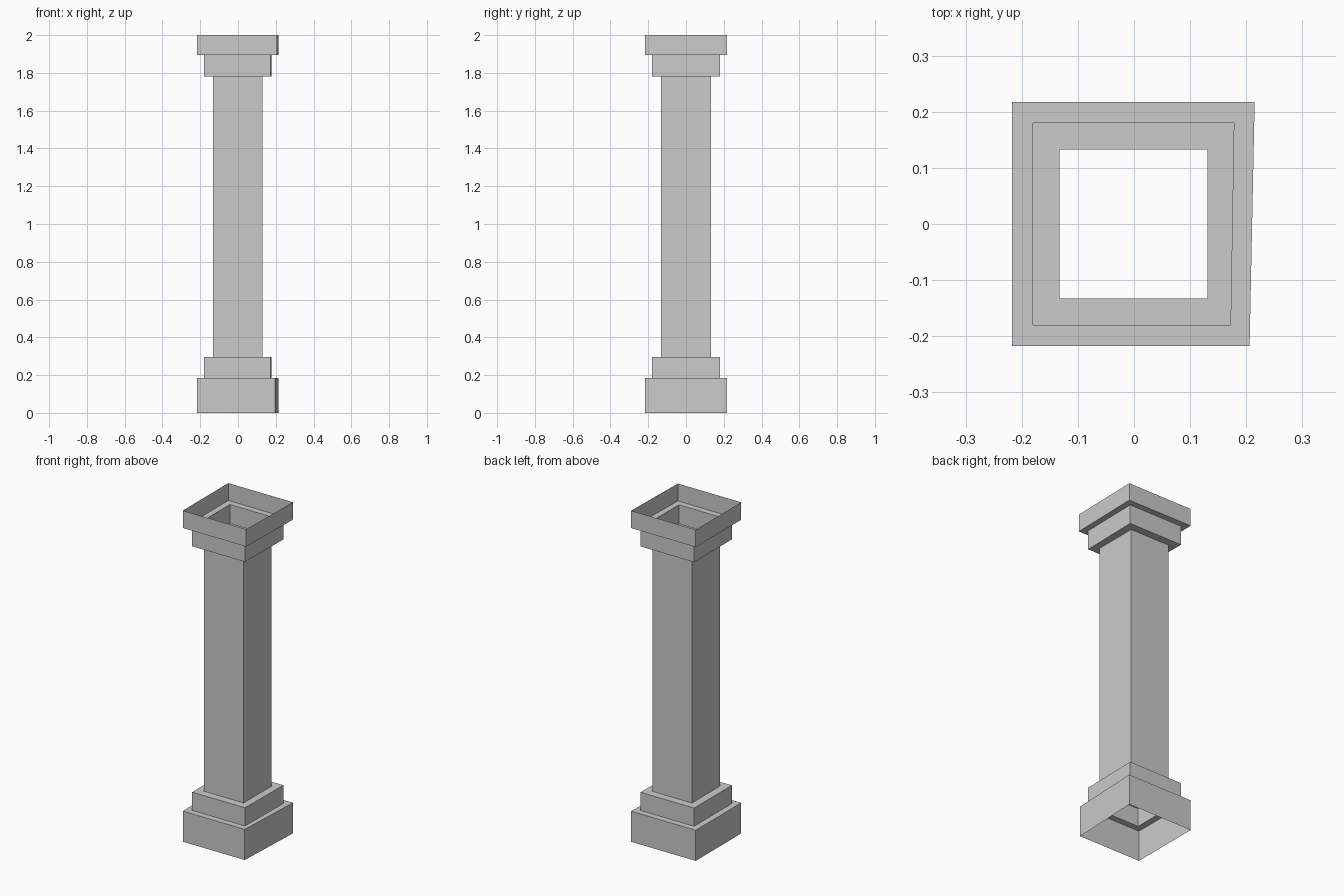
import bpy
import bmesh

if "Cube" in bpy.data.objects:
    bpy.data.objects.remove(bpy.data.objects["Cube"])


def square_shell(name, profile):
    """Open square shell; profile rows are (half width, front-right corner x, z)."""
    bm = bmesh.new()
    rings = []
    for h, corner_x, z in profile:
        corners = [(-h, -h), (corner_x, -h), (h - 0.002, h), (-h, h)]
        rings.append([bm.verts.new((x, y, z)) for x, y in corners])
    for low, high in zip(rings, rings[1:]):
        for i in range(4):
            j = (i + 1) % 4
            bm.faces.new((low[i], low[j], high[j], high[i]))
    mesh = bpy.data.meshes.new(name)
    bm.to_mesh(mesh)
    bm.free()
    obj = bpy.data.objects.new(name, mesh)
    bpy.context.collection.objects.link(obj)
    return obj


SHAFT = (0.133, 0.131)
STEP = (0.18, 0.172)
PLINTH = (0.217, 0.197)
CAP = (0.217, 0.206)

# Stepped base, open underneath
square_shell("base", [(*PLINTH, 0), (*PLINTH, 0.185), (*STEP, 0.185),
                      (*STEP, 0.295), (*SHAFT, 0.295)])

# Hollow square shaft
square_shell("shaft", [(*SHAFT, 0.295), (*SHAFT, 1.78)])

# Stepped capital, open on top
square_shell("capital", [(*SHAFT, 1.78), (*STEP, 1.78), (*STEP, 1.895),
                         (*CAP, 1.895), (*CAP, 2.0)])
